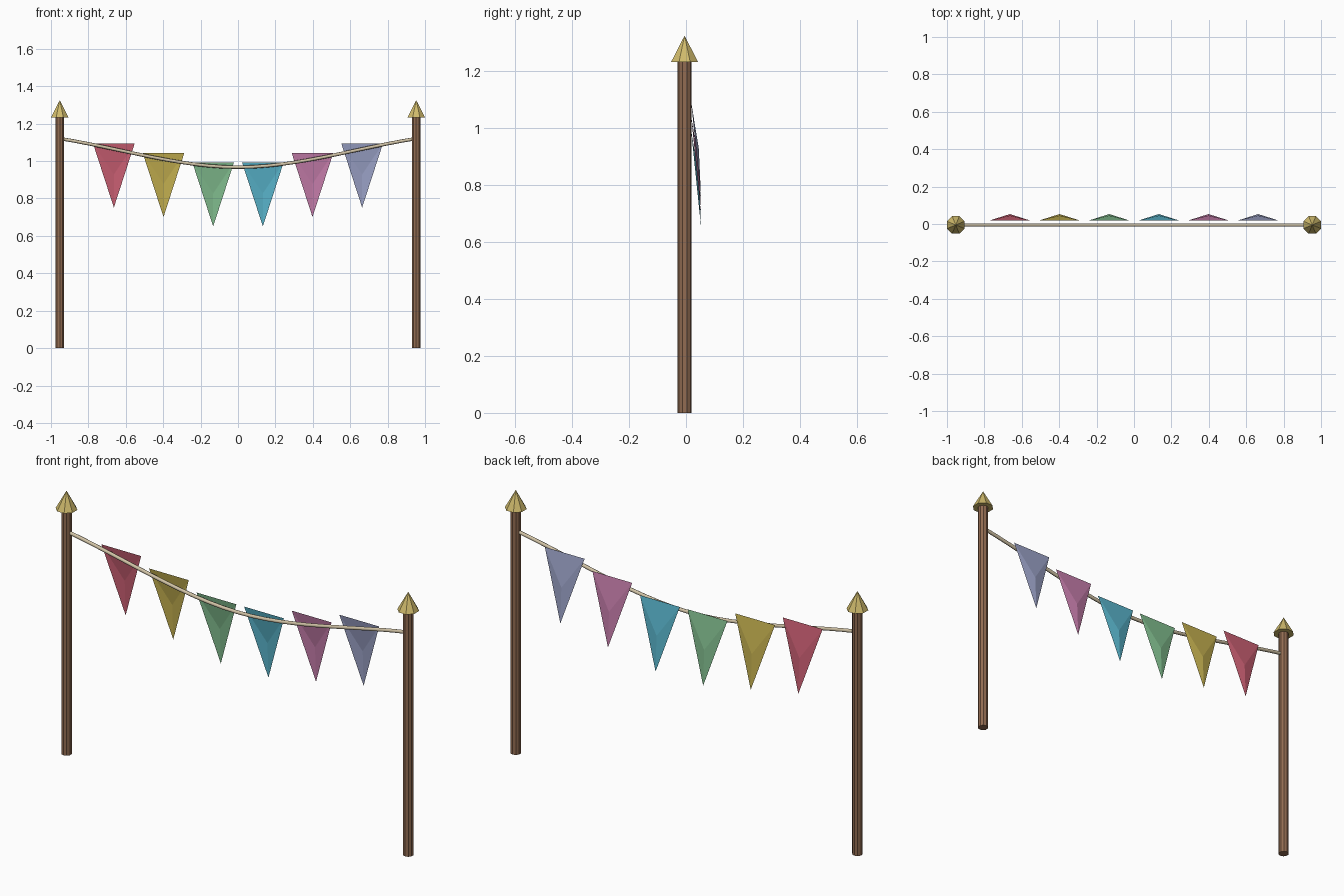
import bpy, bmesh, math
from mathutils import Matrix

if "Cube" in bpy.data.objects:
    bpy.data.objects.remove(bpy.data.objects["Cube"])

POST_X, BACK = 0.953, -0.005   # post distance from centre, y of posts and rope


def material(name, rgb):
    """One flat colour from sRGB 0-255 values."""
    m = bpy.data.materials.new(name)
    lin = [(c / 255 / 12.92) if c < 11 else ((c / 255 + 0.055) / 1.055) ** 2.4 for c in rgb]
    m.diffuse_color = (*lin, 1.0)
    m.use_nodes = True
    m.node_tree.nodes["Principled BSDF"].inputs["Base Color"].default_value = m.diffuse_color
    return m


def add_object(name, bm, mat):
    bmesh.ops.recalc_face_normals(bm, faces=bm.faces)
    me = bpy.data.meshes.new(name)
    bm.to_mesh(me)
    bm.free()
    me.materials.append(mat)
    ob = bpy.data.objects.new(name, me)
    bpy.context.collection.objects.link(ob)
    return ob


def cone(name, mat, x, z0, z1, r0, r1, sides, turn=0.0):
    bm = bmesh.new()
    bmesh.ops.create_cone(
        bm, cap_ends=True, segments=sides, radius1=r0, radius2=r1, depth=z1 - z0,
        matrix=Matrix.Translation((x, BACK, (z0 + z1) / 2)) @ Matrix.Rotation(turn, 4, 'Z'))
    bmesh.ops.remove_doubles(bm, verts=bm.verts, dist=1e-5)
    return add_object(name, bm, mat)


wood = material("brown wood", (146, 108, 82))
gold = material("pale gold", (208, 187, 108))
cord = material("cream rope", (208, 194, 165))

# Posts with pointed caps
for side, label in ((-1, "left"), (1, "right")):
    cone(label + "_post", wood, side * POST_X, 0, 1.24, 0.025, 0.025, 10)
    cone(label + "_post_cap", gold, side * POST_X, 1.233, 1.325, 0.051, 0, 8, math.pi / 8)

# Sagging rope between the posts
curve = bpy.data.curves.new("rope", 'CURVE')
curve.dimensions = '3D'
curve.bevel_depth = 0.009
curve.bevel_resolution = 2
curve.resolution_u = 12
curve.use_fill_caps = True
spline = curve.splines.new('BEZIER')
spline.bezier_points.add(2)
# Straight-leaving ends, level middle
for p, x, z, slope in zip(spline.bezier_points, (-0.95, 0, 0.95), (1.12, 0.967, 1.12),
                          (-0.161, 0, 0.161)):
    p.handle_left_type = p.handle_right_type = 'FREE'
    p.co = (x, BACK, z)
    p.handle_left = (x - 0.317, BACK, z - 0.317 * slope)
    p.handle_right = (x + 0.317, BACK, z + 0.317 * slope)
curve.materials.append(cord)
bpy.context.collection.objects.link(bpy.data.objects.new("rope", curve))

# Pennants: triangles billowing backwards around a middle point
colours = (("red", (204, 96, 116)), ("mustard", (197, 177, 80)), ("green", (130, 190, 143)),
           ("teal", (90, 182, 205)), ("pink", (199, 126, 172)), ("lavender", (156, 163, 200)))
for i, (name, rgb) in enumerate(colours):
    x = (i - 2.5) * 0.2655
    top = 0.967 + abs(i - 2.5) * 0.0505
    bm = bmesh.new()
    left, right, tip, mid = [bm.verts.new(c) for c in (
        (x - 0.111, 0.018, top), (x + 0.111, 0.018, top),
        (x, 0.053, top - 0.342), (x, 0.045, top - 0.165))]
    for a, b in ((left, tip), (tip, right), (right, left)):
        bm.faces.new((a, b, mid))
    add_object(name + "_pennant", bm, material(name + " cloth", rgb))
